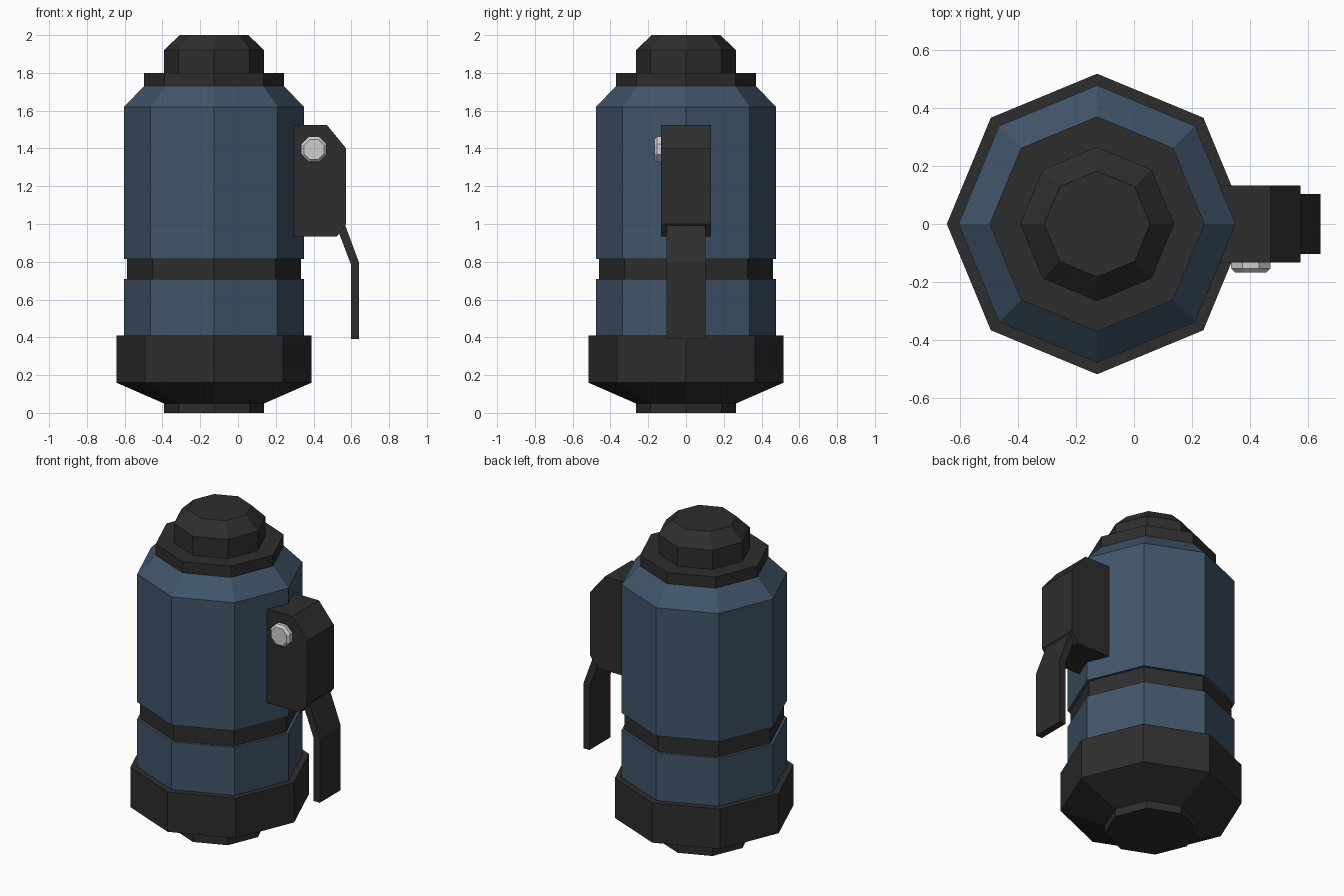
import bpy, bmesh, math
from mathutils import Vector

if "Cube" in bpy.data.objects:
    bpy.data.objects.remove(bpy.data.objects["Cube"])


def material(name, rgb):
    m = bpy.data.materials.new(name)
    m.diffuse_color = (*rgb, 1)
    m.use_nodes = True
    m.node_tree.nodes["Principled BSDF"].inputs["Base Color"].default_value = m.diffuse_color
    return m


BLUE = material("slate blue", (0.052, 0.09, 0.143))
DARK = material("charcoal", (0.027, 0.027, 0.027))
STEEL = material("light steel", (0.62, 0.62, 0.62))


def finish(bm, name, mats):
    bmesh.ops.recalc_face_normals(bm, faces=bm.faces)
    mesh = bpy.data.meshes.new(name)
    bm.to_mesh(mesh)
    bm.free()
    for m in mats:
        mesh.materials.append(m)
    ob = bpy.data.objects.new(name, mesh)
    bpy.context.collection.objects.link(ob)
    return ob


def lathe(name, profile, place, mats, turn=0.0):
    """Eight-sided closed solid from (radius, height, colour of wall above)."""
    bm = bmesh.new()
    rings = []
    for r, h, _ in profile:
        angles = [turn + math.tau * i / 8 for i in range(8)]
        rings.append([bm.verts.new(place(r * math.cos(a), r * math.sin(a), h)) for a in angles])
    for k in range(len(rings) - 1):
        lo, hi = rings[k], rings[k + 1]
        for i in range(8):
            j = (i + 1) % 8
            bm.faces.new((lo[i], lo[j], hi[j], hi[i])).material_index = profile[k][2]
    for ring, c in ((rings[0], profile[0][2]), (rings[-1], profile[-1][2])):
        bm.faces.new(ring).material_index = c
    return finish(bm, name, mats)


def slab(name, outline, half_width, mat):
    """Extrude an x-z outline symmetrically along y."""
    bm = bmesh.new()
    face = bm.faces.new([bm.verts.new((x, -half_width, z)) for x, z in outline])
    out = bmesh.ops.extrude_face_region(bm, geom=[face])
    verts = [g for g in out["geom"] if isinstance(g, bmesh.types.BMVert)]
    bmesh.ops.translate(bm, verts=verts, vec=(0, 2 * half_width, 0))
    return finish(bm, name, [mat])


# Octagonal body: foot, base, grooved shell, collar and cap (0 blue, 1 dark)
B, D = 0, 1
profile = [
    (0.265, 0.0, D), (0.265, 0.05, D), (0.517, 0.16, D), (0.517, 0.41, D),
    (0.477, 0.41, B), (0.477, 0.71, B), (0.46, 0.71, D), (0.46, 0.815, B),
    (0.477, 0.815, B), (0.477, 1.62, B), (0.37, 1.73, D), (0.37, 1.80, D),
    (0.265, 1.80, D), (0.265, 1.92, D), (0.182, 2.0, D),
]
lathe("canister_body", profile, lambda a, b, h: Vector((a - 0.127, b, h)), [BLUE, DARK])

# Side housing, sunk into the shell
slab("side_housing", [(0.25, 0.935), (0.525, 0.935), (0.573, 1.0), (0.573, 1.40),
                      (0.47, 1.525), (0.25, 1.525)], 0.132, DARK)

# Bent lever hanging from the housing
slab("lever", [(0.53, 0.965), (0.598, 0.785), (0.598, 0.39), (0.641, 0.39),
               (0.641, 0.795), (0.565, 1.0), (0.53, 1.0)], 0.104, DARK)

# Chamfered pin head on the front of the housing
lathe("pin_head", [(0.073, 0.12, 0), (0.073, 0.153, 0), (0.058, 0.167, 0)],
      lambda a, b, h: Vector((a + 0.402, -h, b + 1.395)), [STEEL], math.pi / 8)
